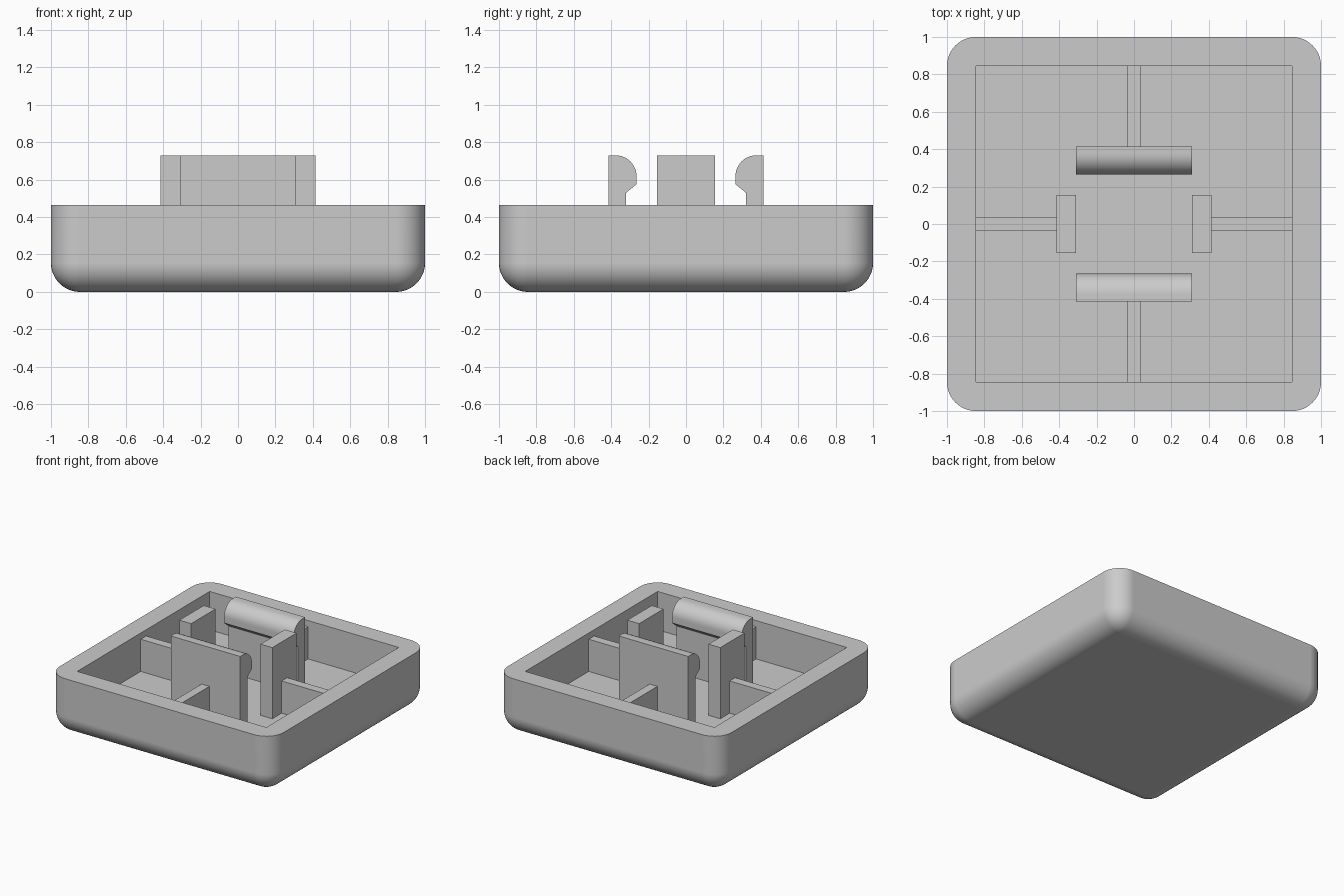
import bpy, bmesh, math
from mathutils import Matrix, Vector

if "Cube" in bpy.data.objects:
    bpy.data.objects.remove(bpy.data.objects["Cube"], do_unlink=True)

grey = bpy.data.materials.new("light_grey")
grey.use_nodes = True
grey.diffuse_color = (0.6, 0.6, 0.6, 1)
grey.node_tree.nodes["Principled BSDF"].inputs["Base Color"].default_value = (0.6, 0.6, 0.6, 1)

HEIGHT, FLOOR, TOP = 0.465, 0.155, 0.73
INNER, ROUND, RIB_TOP = 0.845, 0.155, 0.415
SINK = 0.02  # overlap into the shell


def make(name, bm):
    bmesh.ops.recalc_face_normals(bm, faces=bm.faces)
    mesh = bpy.data.meshes.new(name)
    bm.to_mesh(mesh)
    bm.free()
    mesh.materials.append(grey)
    ob = bpy.data.objects.new(name, mesh)
    bpy.context.collection.objects.link(ob)
    return ob


def box_bm(lo, hi):
    bm = bmesh.new()
    lo, hi = Vector(lo), Vector(hi)
    bmesh.ops.create_cube(bm, size=1, matrix=Matrix.Translation((lo + hi) / 2)
                          @ Matrix.Diagonal((*(hi - lo), 1)))
    return bm


def box(name, lo, hi):
    return make(name, box_bm(lo, hi))


def smooth(ob, angle=30):
    bpy.ops.object.select_all(action='DESELECT')
    ob.select_set(True)
    bpy.context.view_layer.objects.active = ob
    bpy.ops.object.shade_smooth_by_angle(angle=math.radians(angle))


# Shell: block with rounded base and upright corners, sharp open rim
bm = box_bm((-1, -1, 0), (1, 1, HEIGHT))
edges = [e for e in bm.edges if min(v.co.z for v in e.verts) < 0.01]
bmesh.ops.bevel(bm, geom=edges, offset=ROUND, segments=12, profile=0.5, affect='EDGES')
shell = make("shell", bm)

# Square cavity
cutter = box("cavity_cutter", (-INNER, -INNER, FLOOR), (INNER, INNER, 1))
cutter.hide_render = True
mod = shell.modifiers.new("cavity", 'BOOLEAN')
mod.operation, mod.solver, mod.object = 'DIFFERENCE', 'EXACT', cutter
smooth(shell)
bpy.ops.object.modifier_apply(modifier=mod.name)
bpy.data.objects.remove(cutter, do_unlink=True)
smooth(shell)
weighted = shell.modifiers.new("flat_face_normals", 'WEIGHTED_NORMAL')
weighted.keep_sharp = True

# Snap clip profile in (y, z): stem, slanted catch, rounded nose
profile = [(0.415, FLOOR - SINK), (0.32, FLOOR - SINK), (0.32, 0.53), (0.265, 0.575)]
for i in range(13):
    a = math.radians(180 - 90 * i / 12)
    profile.append((0.375 + 0.11 * math.cos(a), 0.62 + 0.11 * math.sin(a)))
profile.append((0.415, TOP))


def clip(name, side):
    bm = bmesh.new()
    face = bm.faces.new([bm.verts.new((-0.31, side * y, z)) for y, z in profile])
    out = bmesh.ops.extrude_face_region(bm, geom=[face])["geom"]
    bmesh.ops.translate(bm, vec=(0.62, 0, 0),
                        verts=[v for v in out if isinstance(v, bmesh.types.BMVert)])
    smooth(make(name, bm))


clip("front_clip", -1)
clip("back_clip", 1)


def side_box(name, along, lo, hi):
    """Box given for +x, turned towards the direction along."""
    ob = box(name, lo, hi)
    ob.data.transform(Matrix.Rotation(math.radians(along), 4, 'Z'))


# Guide posts on left and right
for name, turn in (("left", 0), ("right", 180)):
    side_box(name + "_post", turn, (0.31, -0.155, FLOOR - SINK), (0.415, 0.155, TOP))

# Stiffening ribs from the walls to the posts and clips
for name, turn in (("left", 0), ("back", 90), ("right", 180), ("front", 270)):
    side_box(name + "_rib", turn, (0.4, -0.035, FLOOR - SINK), (INNER + SINK, 0.035, RIB_TOP))
